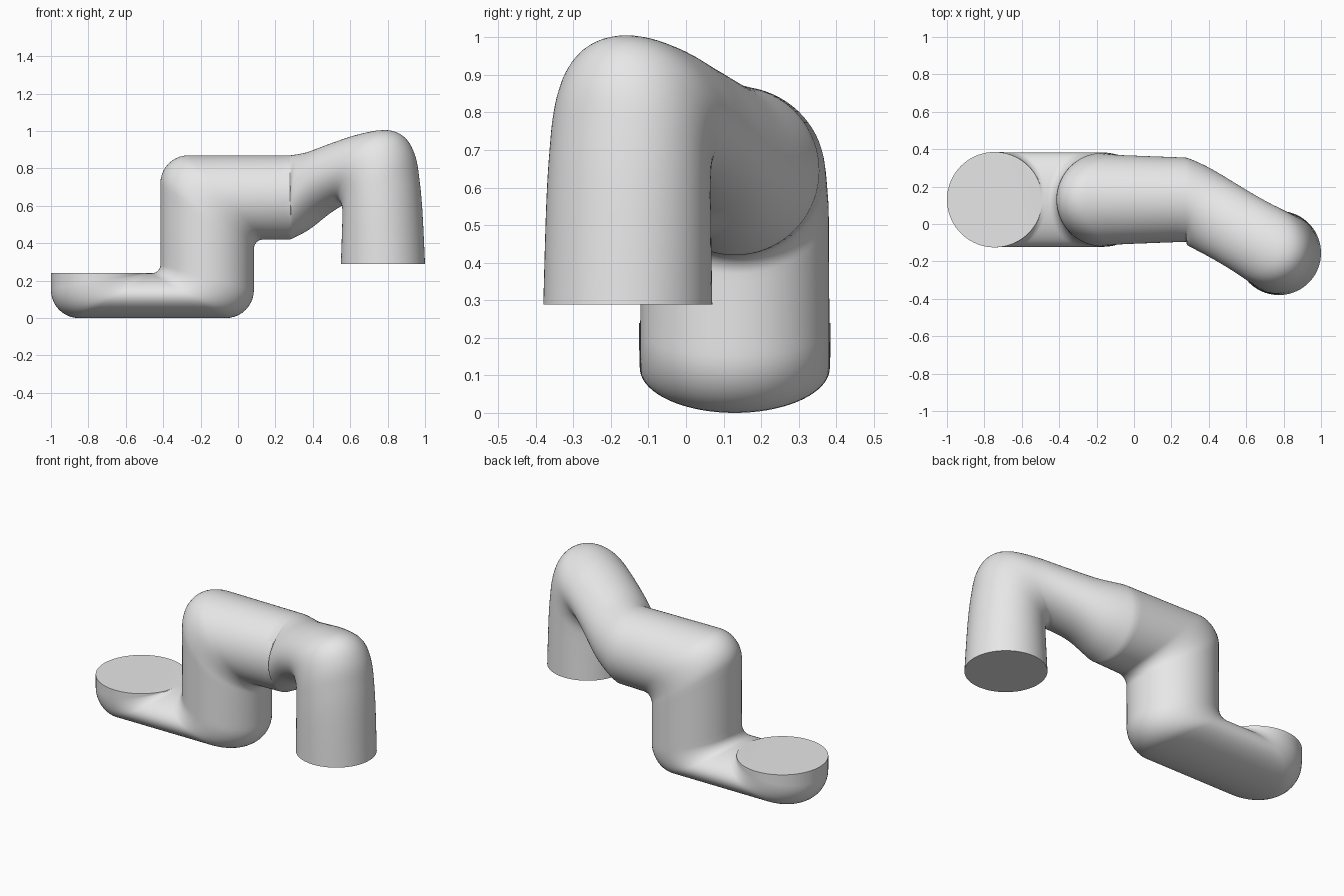
import bpy, bmesh
from math import sin, cos, pi, radians
from mathutils import Vector

cube = bpy.data.objects.get("Cube")
if cube:
    bpy.data.objects.remove(cube, do_unlink=True)

SEG = 72
N = 10
BASE_Y = 0.13
LEG = Vector((0.775, -0.155, 0))
YAW = radians(-30)
HEADING = Vector((cos(YAW), sin(YAW), 0))


def arc(cx, cz, rx, rz, start, end):
    """Points along an elliptical bend, angles in degrees."""
    out = []
    for i in range(N + 1):
        a = radians(start + (end - start) * i / N)
        out.append(Vector((cx + rx * cos(a), BASE_Y, cz + rz * sin(a))))
    return out


def line(x0, z0, x1, z1):
    p, q = Vector((x0, BASE_Y, z0)), Vector((x1, BASE_Y, z1))
    return [p.lerp(q, i / N) for i in range(N + 1)]


def smooth(p, q, r, s, t):
    """Catmull-Rom blend between q and r."""
    return 0.5 * (2 * q + (r - p) * t + (2 * p - 5 * q + 4 * r - s) * t * t
                  + (3 * q - p - 3 * r + s) * t ** 3)


# Each ring: one side point, opposite side point, half width, yaw
rings = []


def add(side_a, side_b, w0, w1):
    for i, (a, b) in enumerate(zip(side_a, side_b)):
        rings.append((a, b, w0 + (w1 - w0) * i / N, 0.0))


# Flat upturned end and the low flattened run
add(line(-0.49, 0.24, -0.488, 0.24), line(-1, 0.24, -1, 0.15), 0.255, 0.255)
add(line(-0.488, 0.24, -0.465, 0.24), arc(-0.85, 0.15, 0.15, 0.15, 180, 270), 0.255, 0.253)
add(line(-0.465, 0.24, -0.46, 0.24), line(-0.85, 0, -0.065, 0), 0.253, 0.252)
# Lower bend and upright column
add(arc(-0.46, 0.285, 0.045, 0.045, -90, 0), arc(-0.065, 0.15, 0.15, 0.15, -90, 0), 0.252, 0.252)
add(line(-0.415, 0.285, -0.415, 0.72), line(0.085, 0.15, 0.085, 0.37), 0.252, 0.25)
# Upper bend and level run
add(arc(-0.265, 0.72, 0.15, 0.15, 180, 90), arc(0.135, 0.37, 0.05, 0.05, 180, 90), 0.25, 0.238)
add(line(-0.265, 0.87, 0.277, 0.87), line(0.135, 0.42, 0.277, 0.42), 0.238, 0.225)

# Rising arm and hanging leg: top (s, z), underside (s, z), half width, yaw
arm = [
    (-0.57, 0.87, -0.57, 0.42, 0.225, 0),
    (-0.46, 0.888, -0.48, 0.465, 0.212, -20),
    (-0.30, 0.937, -0.37, 0.548, 0.205, -30),
    (-0.13, 0.985, -0.27, 0.603, 0.205, -30),
    (0.02, 1.005, -0.235, 0.613, 0.21, -30),
    (0.11, 0.97, -0.222, 0.595, 0.213, -30),
    (0.165, 0.88, -0.215, 0.57, 0.216, -30),
    (0.19, 0.75, -0.214, 0.53, 0.219, -30),
    (0.208, 0.58, -0.217, 0.46, 0.222, -30),
    (0.225, 0.288, -0.225, 0.288, 0.225, -30),
]
keys = []
for sa, za, sb, zb, w, yaw in arm:
    keys.append((LEG + HEADING * sa + Vector((0, 0, za)),
                 LEG + HEADING * sb + Vector((0, 0, zb)), w, radians(yaw)))
keys = [keys[0]] + keys + [keys[-1]]
for k in range(len(keys) - 3):
    for i in range(1, 7):
        rings.append(tuple(smooth(*values, i / 6) for values in zip(*keys[k:k + 4])))

# Skin the rings into one closed tube
bm = bmesh.new()
previous = first = None
last_ring = None
for a, b, w, yaw in rings:
    if last_ring and (a - last_ring[0]).length + (b - last_ring[1]).length < 0.0005:
        continue
    last_ring = (a, b)
    mid, half = (a + b) / 2, (a - b) / 2
    across = Vector((-sin(yaw), cos(yaw), 0)) * w
    loop = [bm.verts.new(mid + half * cos(2 * pi * j / SEG) + across * sin(2 * pi * j / SEG))
            for j in range(SEG)]
    if previous:
        for j in range(SEG):
            n = (j + 1) % SEG
            bm.faces.new((previous[j], previous[n], loop[n], loop[j]))
    else:
        first = loop
    previous = loop
bm.faces.new(first)
bm.faces.new(previous)
bmesh.ops.recalc_face_normals(bm, faces=bm.faces[:])

mesh = bpy.data.meshes.new("bent_pipe")
bm.to_mesh(mesh)
bm.free()
pipe = bpy.data.objects.new("bent_pipe", mesh)
bpy.context.collection.objects.link(pipe)

# Plain grey finish
grey = bpy.data.materials.new("light_grey")
grey.use_nodes = True
colour = (0.8, 0.8, 0.8, 1)
grey.diffuse_color = colour
for node in grey.node_tree.nodes:
    if node.type == 'BSDF_PRINCIPLED':
        node.inputs["Base Color"].default_value = colour
mesh.materials.append(grey)

bpy.ops.object.select_all(action='DESELECT')
pipe.select_set(True)
bpy.context.view_layer.objects.active = pipe
bpy.ops.object.shade_smooth_by_angle(angle=radians(35))
